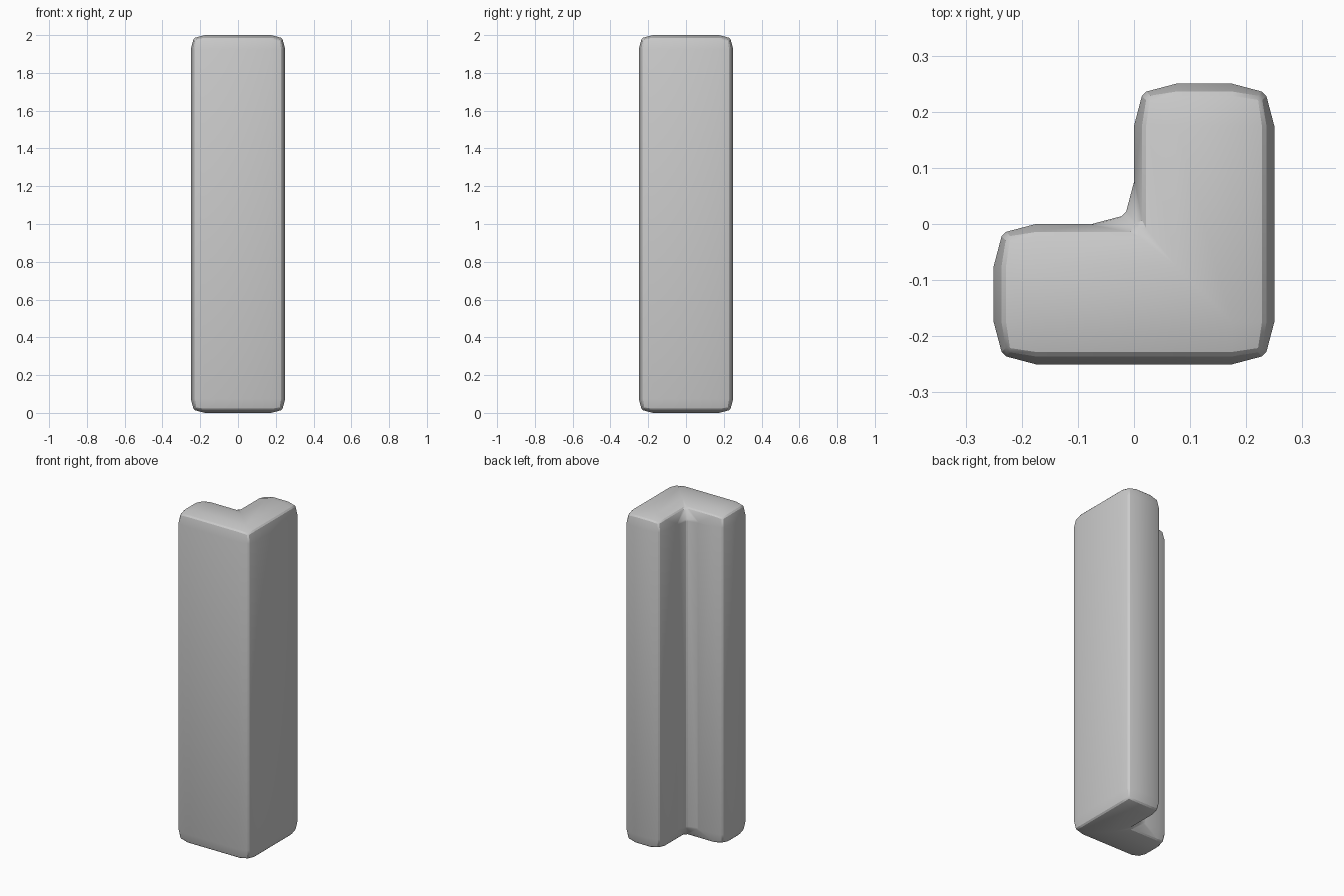
import bpy, bmesh
from math import radians

if "Cube" in bpy.data.objects:
    bpy.data.objects.remove(bpy.data.objects["Cube"])

# L-shaped pillar: profile extruded upwards
profile = [(-.25, -.25), (.25, -.25), (.25, .25), (0, .25), (0, 0), (-.25, 0)]
bm = bmesh.new()
base = bm.faces.new([bm.verts.new((x, y, 0)) for x, y in profile])
top = bmesh.ops.extrude_face_region(bm, geom=[base])["geom"]
bmesh.ops.translate(bm, vec=(0, 0, 2), verts=[v for v in top if isinstance(v, bmesh.types.BMVert)])
bmesh.ops.recalc_face_normals(bm, faces=bm.faces)
mesh = bpy.data.meshes.new("corner_pillar")
bm.to_mesh(mesh)
bm.free()
pillar = bpy.data.objects.new("corner_pillar", mesh)
bpy.context.collection.objects.link(pillar)


def bevel(name, width, segments, profile_shape):
    m = pillar.modifiers.new(name, "BEVEL")
    m.width = width
    m.segments = segments
    m.profile = profile_shape
    m.limit_method = "ANGLE"
    m.angle_limit = radians(30)


# Broad soft slope towards every edge, then a narrow chamfer on the ridge
bevel("soft_slope", .075, 2, .626)
bevel("ridge_chamfer", .0065, 1, .5)

bpy.context.view_layer.objects.active = pillar
pillar.select_set(True)
bpy.ops.object.convert(target="MESH")
bpy.ops.object.shade_smooth_by_angle(angle=radians(28))
